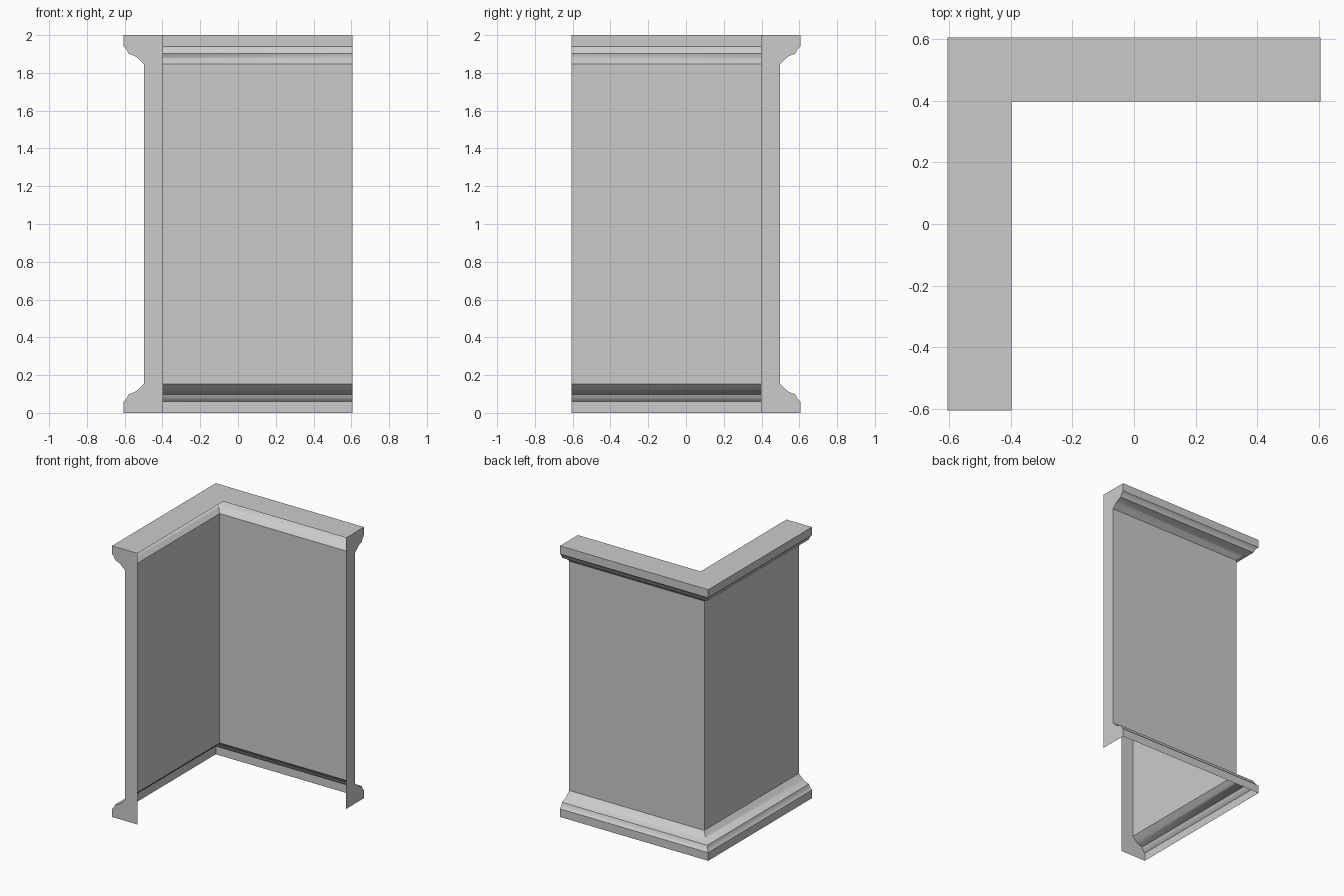
import bpy, bmesh, math

if "Cube" in bpy.data.objects:
    bpy.data.objects.remove(bpy.data.objects["Cube"])

END, INNER, HEIGHT = 0.605, 0.397, 2.0

# Moulding profile (distance outwards, height); mirrored for the top cornice
base = [(0.605, 0.0), (0.605, 0.06), (0.594, 0.07), (0.586, 0.083), (0.58, 0.098),
        (0.555, 0.107), (0.538, 0.116), (0.524, 0.128), (0.497, 0.154)]
profile = base + [(o, HEIGHT - z) for o, z in reversed(base)]


def corner_path(o):
    """L-shaped path at distance o from the centre."""
    return [(-o, -END), (-o, o), (END, o)]


bm = bmesh.new()

# Outer skin: profile swept round the mitred corner
cols = [[], [], []]
for o, z in profile:
    for col, (x, y) in zip(cols, corner_path(o)):
        col.append(bm.verts.new((x, y, z)))
for a, b in zip(cols, cols[1:]):
    for k in range(len(profile) - 1):
        bm.faces.new((a[k], a[k + 1], b[k + 1], b[k]))

# Flat L-shaped top
top = [bm.verts.new((x, y, HEIGHT)) for x, y in corner_path(INNER)]
bm.faces.new((cols[0][-1], *top, cols[2][-1], cols[1][-1]))

# End caps; the inside and underside stay open
path = corner_path(INNER)
foot_a = bm.verts.new((*path[0], 0))
foot_b = bm.verts.new((*path[2], 0))
bm.faces.new([foot_a, top[0]] + cols[0][::-1])
bm.faces.new(cols[2] + [top[2], foot_b])

mesh = bpy.data.meshes.new("corner_wall")
bm.to_mesh(mesh)
bm.free()
wall = bpy.data.objects.new("corner_wall", mesh)
bpy.context.collection.objects.link(wall)

# Soft moulding, crisp corners
bpy.context.view_layer.objects.active = wall
wall.select_set(True)
bpy.ops.object.shade_smooth_by_angle(angle=math.radians(40))
